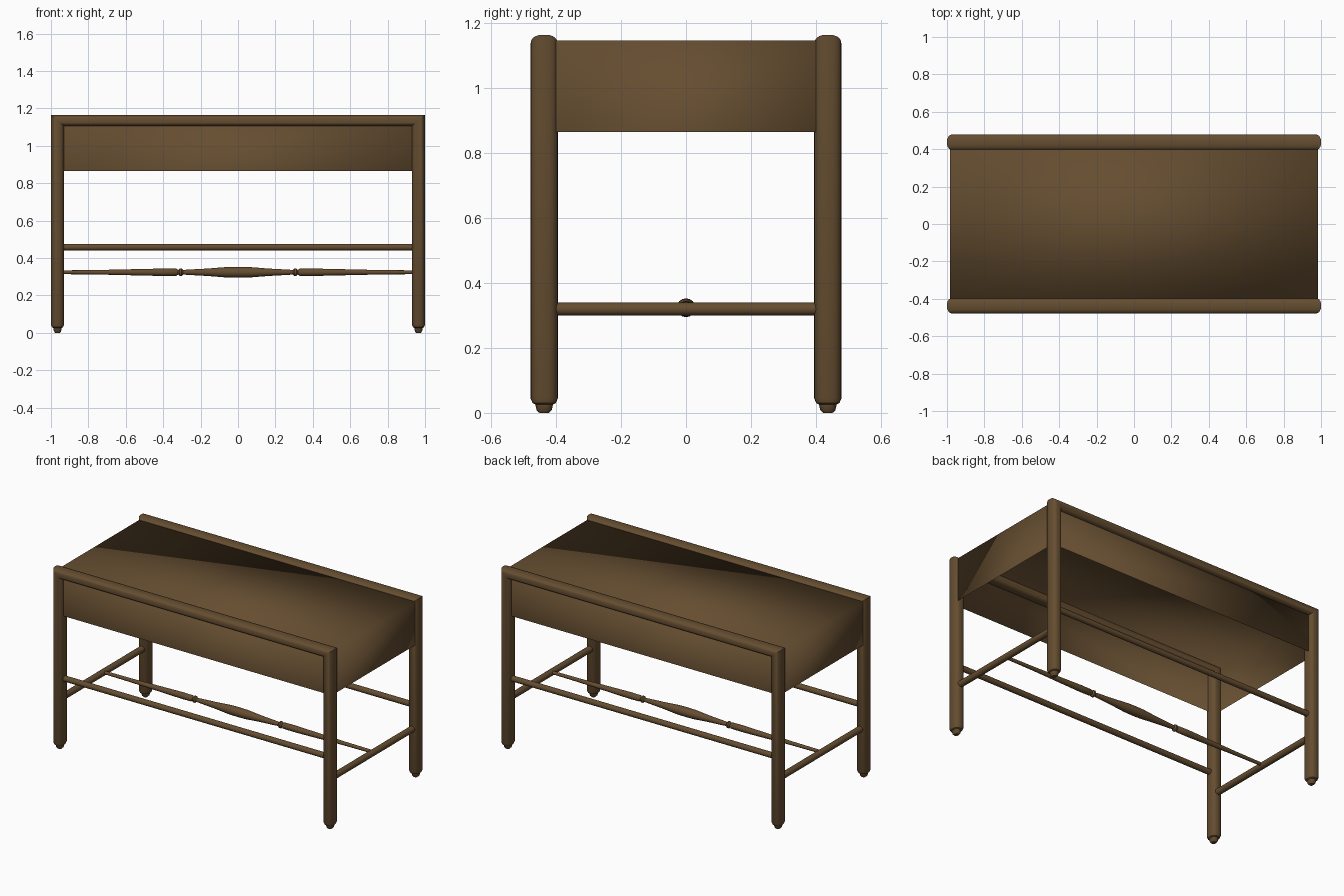
import bpy, bmesh, math

if "Cube" in bpy.data.objects:
    bpy.data.objects.remove(bpy.data.objects["Cube"])

wood = bpy.data.materials.new("brown_wood")
wood.diffuse_color = (0.13, 0.075, 0.03, 1)
wood.use_nodes = True
wood.node_tree.nodes["Principled BSDF"].inputs["Base Color"].default_value = wood.diffuse_color


def finish(name, bm, angle=None):
    bmesh.ops.recalc_face_normals(bm, faces=bm.faces[:])
    mesh = bpy.data.meshes.new(name)
    bm.to_mesh(mesh)
    bm.free()
    mesh.materials.append(wood)
    obj = bpy.data.objects.new(name, mesh)
    bpy.context.collection.objects.link(obj)
    mesh.shade_smooth()
    if angle:
        bpy.ops.object.select_all(action='DESELECT')
        obj.select_set(True)
        bpy.context.view_layer.objects.active = obj
        bpy.ops.object.shade_smooth_by_angle(angle=math.radians(angle))
    return obj


def loft(name, rings, angle=40):
    """Skin closed rings of equal length and cap both ends."""
    bm = bmesh.new()
    rows = [[bm.verts.new(p) for p in ring] for ring in rings]
    n = len(rows[0])
    for a, b in zip(rows, rows[1:]):
        for i in range(n):
            j = (i + 1) % n
            bm.faces.new((a[i], a[j], b[j], b[i]))
    bm.faces.new(rows[0])
    bm.faces.new(rows[-1])
    return finish(name, bm, angle)


def turned(name, axis, profile, offset, sides=16):
    """Round bar along x or y from (position, radius) pairs."""
    rings = []
    for t, r in profile:
        ring = []
        for i in range(sides):
            a = 2 * math.pi * i / sides
            u, v = r * math.cos(a), r * math.sin(a)
            p = (t, u, v) if axis == 'x' else (u, t, v)
            ring.append([p[k] + offset[k] for k in range(3)])
        rings.append(ring)
    return loft(name, rings)


# rounded cross-section shared by legs and top rails
def soft(c):
    return math.copysign(abs(c) ** 0.8, c)


section = [(soft(math.cos(2 * math.pi * i / 20)), soft(math.sin(2 * math.pi * i / 20)))
           for i in range(20)]

# leg stations from foot upward: height, scale
FOOT = [(0.0, 0.35), (0.008, 0.55), (0.026, 0.65), (0.03, 0.85), (0.045, 1.0)]


def leg_frame(name, y):
    """Two legs joined by a mitred top rail."""
    half = [[(-0.965 - 0.035 * s * u, y + 0.042 * s * v, z) for u, v in section]
            for z, s in FOOT]
    half.append([(-0.965 - 0.035 * u, y + 0.042 * v, 1.135 + 0.03 * u) for u, v in section])
    other = [[(-x, yy, z) for x, yy, z in ring] for ring in reversed(half)]
    return loft(name, half + other)


for side, s in (("front", -1), ("back", 1)):
    leg_frame(side + "_legs_and_rail", s * 0.437)
    turned(side + "_stretcher", 'x', [(-0.965, 0.018), (0.965, 0.018)], (0, s * 0.437, 0.458))

for side, s in (("left", -1), ("right", 1)):
    turned(side + "_stretcher", 'y', [(-0.437, 0.02), (0.437, 0.02)], (s * 0.965, 0, 0.32))

# turned centre stretcher with beads and a central swelling
half = [(0.965, 0.010), (0.75, 0.012), (0.40, 0.020), (0.33, 0.019), (0.32, 0.012),
        (0.312, 0.021), (0.302, 0.021), (0.294, 0.012), (0.27, 0.014),
        (0.16, 0.020), (0.06, 0.028)]
profile = [(-x, r) for x, r in half] + [(0, 0.029)] + half[::-1]
turned("centre_stretcher", 'x', profile, (0, 0, 0.324))

# seat: flat top with thin skirts, open underneath
bm = bmesh.new()
corners = [(-0.985, -0.45), (0.985, -0.45), (0.985, 0.45), (-0.985, 0.45)]
top = [bm.verts.new((x, y, 1.148)) for x, y in corners]
low = [bm.verts.new((x, y, 0.866)) for x, y in corners]
bm.faces.new(top)
for i in range(4):
    j = (i + 1) % 4
    bm.faces.new((low[i], low[j], top[j], top[i]))
finish("seat_with_skirts", bm)
